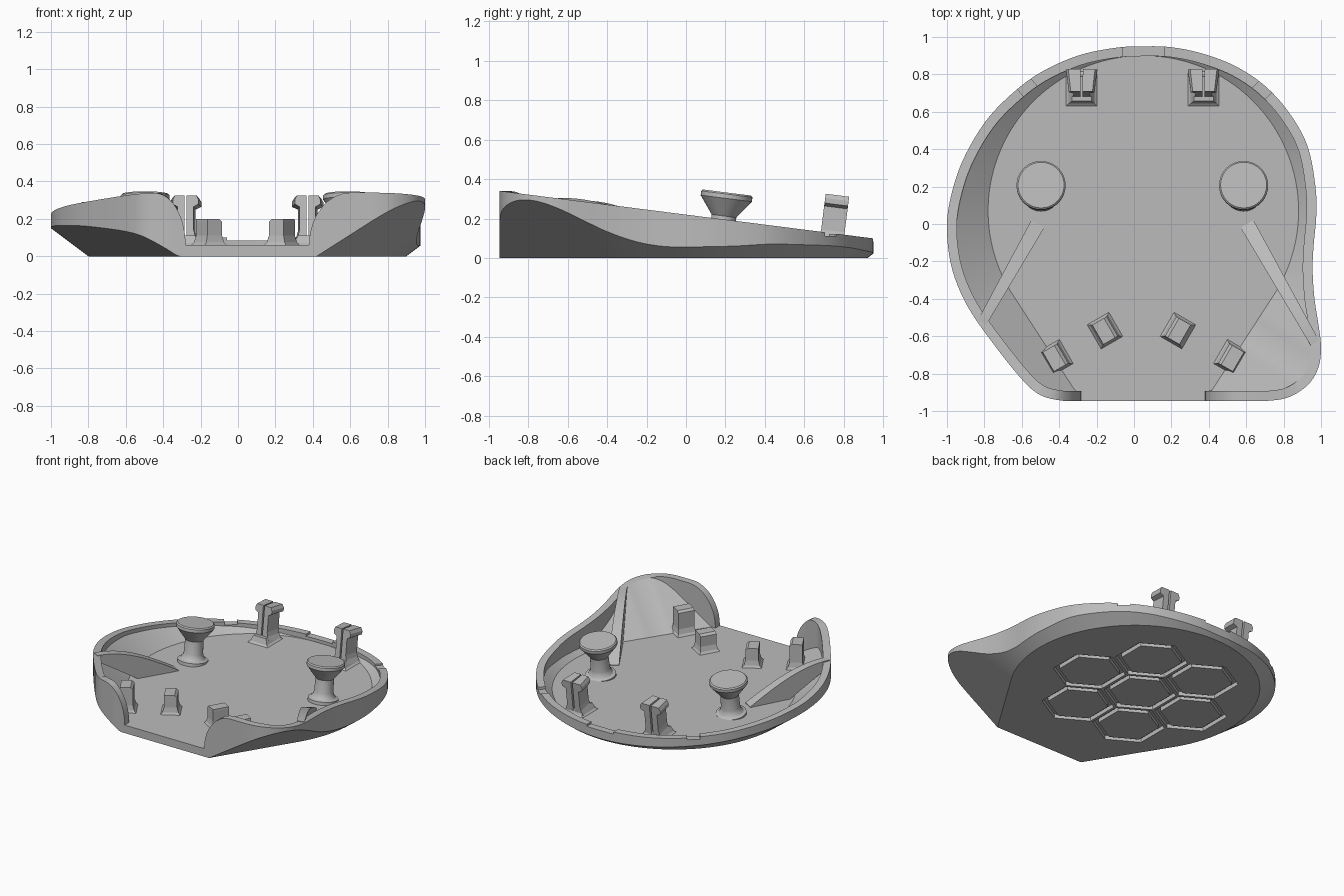
import bpy, bmesh, math
from mathutils import Vector, Matrix

if "Cube" in bpy.data.objects:
    bpy.data.objects.remove(bpy.data.objects["Cube"])

grey = bpy.data.materials.new("light_grey")
grey.diffuse_color = (0.5, 0.5, 0.5, 1)
grey.use_nodes = True
grey.node_tree.nodes["Principled BSDF"].inputs["Base Color"].default_value = grey.diffuse_color
FRONT, FLOOR, SLOPE = -0.945, 0.06, 0.75
TILT = Matrix.Rotation(-math.atan(0.127), 4, 'X')


def make(name, bm, matrix=Matrix()):
    bmesh.ops.remove_doubles(bm, verts=bm.verts, dist=1e-4)
    bmesh.ops.dissolve_degenerate(bm, edges=bm.edges, dist=1e-5)
    bmesh.ops.recalc_face_normals(bm, faces=bm.faces)
    me = bpy.data.meshes.new(name)
    bm.to_mesh(me)
    bm.free()
    me.transform(matrix)
    me.materials.append(grey)
    ob = bpy.data.objects.new(name, me)
    bpy.context.collection.objects.link(ob)
    return ob


def loft(name, rings, matrix=Matrix()):
    """Closed solid through rings of equal point count."""
    bm = bmesh.new()
    vs = [[bm.verts.new(p) for p in r] for r in rings]
    n = len(vs[0])
    for a, b in zip(vs, vs[1:]):
        for i in range(n):
            j = (i + 1) % n
            bm.faces.new((a[i], a[j], b[j], b[i]))
    bm.faces.new(vs[0][::-1])
    bm.faces.new(vs[-1])
    return make(name, bm, matrix)


def shade(ob):
    bpy.ops.object.select_all(action='DESELECT')
    ob.select_set(True)
    bpy.context.view_layer.objects.active = ob
    bpy.ops.object.shade_smooth_by_angle(angle=math.radians(30))


def cut(ob, cutter):
    cutter.hide_render = True
    m = ob.modifiers.new("cut", 'BOOLEAN')
    m.operation, m.solver, m.object = 'DIFFERENCE', 'EXACT', cutter
    bpy.context.view_layer.objects.active = ob
    bpy.ops.object.modifier_apply(modifier=m.name)
    bpy.data.objects.remove(cutter)


# --- tray outline: smooth curve round the back, straight across the front
ctrl = [(.72, FRONT), (.83, -.925), (.93, -.86), (.985, -.77), (1, -.66), (.985, -.53),
        (.965, -.4), (.955, -.25), (.96, -.12), (.975, .05), (.97, .2), (.93, .41),
        (.84, .58), (.71, .73), (.55, .84), (.37, .91), (.2, .945), (.05, .95),
        (-.1, .942), (-.3, .9), (-.5, .81), (-.66, .69), (-.8, .54), (-.92, .33),
        (-.985, .12), (-1, -.05), (-.97, -.25), (-.89, -.44), (-.76, -.63),
        (-.6, -.83), (-.5, -.915), (-.38, FRONT)]
P = [Vector(p) for p in [(.6, FRONT)] + ctrl + [(-.28, FRONT)]]
outline = []
for a, b, c, d in zip(P, P[1:], P[2:], P[3:]):
    for k in range(5):
        t = k / 5
        outline.append(.5 * (2 * b + (c - a) * t + (2 * a - 5 * b + 4 * c - d) * t * t
                             + (3 * b - a - 3 * c + d) * t ** 3))
front_x = [-.38, -.35, -.33, -.31, -.30, -.29, -.283, -.28, -.2, 0, .2, .38,
           .383, .39, .40, .42, .45, .48, .52, .56, .6, .66]
outline += [Vector((x, FRONT)) for x in front_x]


def footprint(r, left, right):
    """Disc plus tangent lines to the front edge."""
    c = Vector((.05, .07))
    arc = [c + r * Vector((math.cos(a), math.sin(a)))
           for a in [math.radians(-31.5 + 243 * i / 160) for i in range(161)]]
    return arc + [Vector((left, FRONT)), Vector((right, FRONT))]


def nearest(p, poly):
    best, inside = None, True
    for a, b in zip(poly, poly[1:] + poly[:1]):
        e = b - a
        if e.cross(p - a) < -1e-6:
            inside = False
        q = a + e * max(0, min(1, (p - a).dot(e) / e.dot(e)))
        if best is None or (q - p).length < (best - p).length:
            best = q
    return p.copy() if inside else best


def rim_height(p):
    z = .22 - .127 * p.y
    if p.y < -.85 and -.45 < p.x < .6:      # rounded front opening
        s = (p.x + .45) / .17 if p.x < 0 else (.6 - p.x) / .22
        z = FLOOR + (z - FLOOR) * math.sqrt(max(0, 1 - s * s))
    return z


base, well = footprint(.85, -.32, .42), footprint(.83, -.28, .38)
rings = [[] for _ in range(6)]
n = len(outline)
for i, p in enumerate(outline):
    t = (outline[(i + 1) % n] - outline[i - 1]).normalized()
    q = p + Vector((-t.y, t.x)) * .053
    f, g = nearest(p, base), nearest(q, well)
    top = rim_height(p)
    top_in = min(top, rim_height(q)) if p.y > -.9 else top
    for ring, v, z in zip(rings, (f, p, p, q, q, g),
                          (0, min(SLOPE * (p - f).length, top - .01), top, top_in,
                           min(FLOOR + SLOPE * (q - g).length, top_in), FLOOR)):
        ring.append((v.x, v.y, z))
tray = loft("tray", rings)


# --- hexagonal grooves under the tray
def hexagon(c, apothem, z):
    r = apothem / math.cos(math.pi / 6)
    return [(c[0] + r * math.sin(k * math.pi / 3), c[1] + r * math.cos(k * math.pi / 3), z)
            for k in range(6)]


centres = [(-.02, .04)] + [(-.02 + .45 * math.cos(k * math.pi / 3),
                            .04 + .45 * math.sin(k * math.pi / 3)) for k in range(6)]
for c in centres:
    bm = bmesh.new()
    loops = [[bm.verts.new(v) for v in hexagon(c, a, z)]
             for a, z in ((.215, -.02), (.215, .03), (.18, .03), (.18, -.02))]
    for a, b in zip(loops, loops[1:] + loops[:1]):
        for i in range(6):
            j = (i + 1) % 6
            bm.faces.new((a[i], a[j], b[j], b[i]))
    cut(tray, make("groove_cutter", bm))

# --- shallow notches in the back rim
for x, y, w, ang in ((.05, .93, .22, 0), (-.58, .74, .09, 40), (.68, .71, .09, -45)):
    bm = bmesh.new()
    bmesh.ops.create_cube(bm, size=1)
    z = .22 - .127 * y - .018
    cut(tray, make("notch_cutter", bm, Matrix.Translation((x, y, z + .1))
                   @ Matrix.Rotation(math.radians(ang), 4, 'Z')
                   @ Matrix.Diagonal((w, .2, .2, 1))))
shade(tray)

# --- side ribs with a curved top running down to the floor
for name, a, b in (("left_rib", (-.48, -.02), (-.79, -.54)), ("right_rib", (.57, -.02), (.945, -.65))):
    a, b = Vector(a), Vector(b)
    e = (b - a).normalized()
    side = Vector((e.y, -e.x)) * .08
    if side.y < 0:
        side = -side
    z_end = .22 - .127 * b.y - .003
    slices = []
    for k in range(17):
        t = k / 16
        p = a.lerp(b, t)
        q = p + side * (1 - .35 * t)
        z = FLOOR + .005 + (z_end - FLOOR) * math.sin(t * math.pi / 2)
        lo = FLOOR - .02 + (z_end - FLOOR - .02) * max(0, t - .45) / .55
        slices.append([(p.x, p.y, lo), (q.x, q.y, lo), (q.x, q.y, z), (p.x, p.y, z)])
    shade(loft(name, slices))


# --- flared knobs, square to the sloping rim
def circle(r, z, k=40):
    return [(r * math.cos(2 * math.pi * i / k), r * math.sin(2 * math.pi * i / k), z) for i in range(k)]


profile = [(.105, -.285), (.105, -.262), (.085, -.255), (.073, -.24), (.066, -.215), (.063, -.12),
           (.125, -.038), (.131, -.03), (.131, -.008), (.123, 0)]
for name, x in (("left_knob", -.497), ("right_knob", .586)):
    shade(loft(name, [circle(r, z) for r, z in profile],
               Matrix.Translation((x, .208, .332)) @ TILT))

# --- split snap clips at the back
hook = [(.006, -.02), (.075, -.02), (.058, .01), (.05, .04), (.05, .16), (.08, .175),
        (.08, .2), (.068, .222), (.006, .222)]
for name, x in (("left", -.28), ("right", .372)):
    for s in (-1, 1):
        ends = [[(s * u * k, y, z) for u, z in hook] for y, k in ((-.06, .85), (.06, 1.05))]
        loft(f"{name}_snap_clip_{'a' if s < 0 else 'b'}", ends,
             Matrix.Translation((x, .74, .098)) @ TILT)
    foot = [[(u * w, v * d - .012, z) for u, v in ((-1, -1), (1, -1), (1, 1), (-1, 1))]
            for w, d, z in ((.09, .1, .055), (.07, .08, .07), (.052, .066, .11))]
    loft(name + "_snap_foot", foot, Matrix.Translation((x, .735, 0)))

# --- front locating blocks with flared feet and a bevelled lip
for name, x, y, top, ang in (("left_inner_block", -.155, -.57, .2, 30),
                             ("right_inner_block", .235, -.57, .2, -30),
                             ("left_outer_block", -.42, -.715, .245, 30),
                             ("right_outer_block", .52, -.715, .245, -30)):
    s = 1 if ang > 0 else -1
    rows = [(.075, .08, .05), (.055, .066, .075), (.045, .06, .11), (.045, .06, top - .015)]
    block = [[(u * w, v * d, z) for u, v in ((-1, -1), (1, -1), (1, 1), (-1, 1))] for w, d, z in rows]
    block.append([(u * .036 - s * .008, v * .06, top) for u, v in ((-1, -1), (1, -1), (1, 1), (-1, 1))])
    loft(name, block, Matrix.Translation((x, y, 0)) @ Matrix.Rotation(math.radians(ang), 4, 'Z'))
